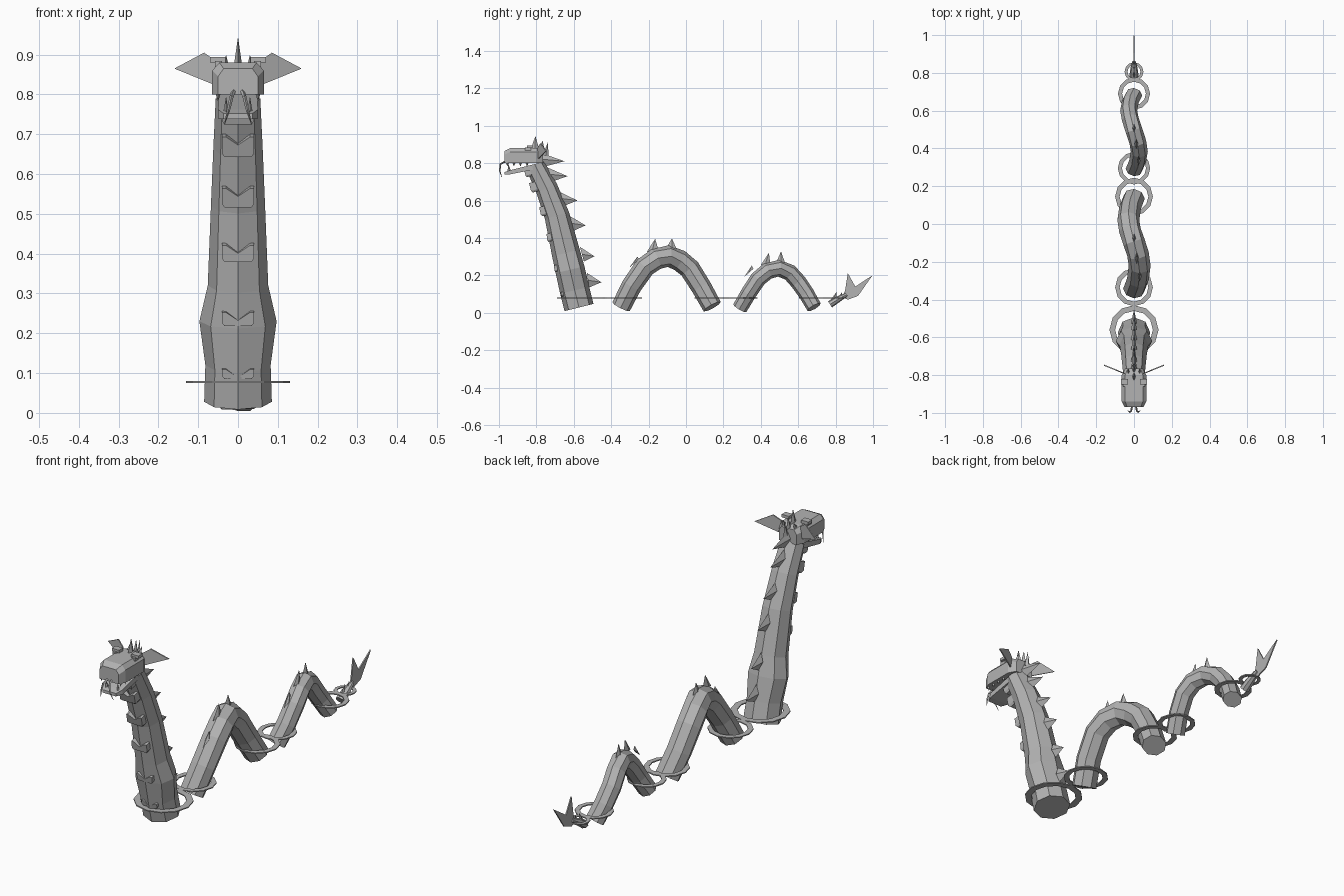
import bpy, bmesh, math
from mathutils import Vector

if "Cube" in bpy.data.objects:
    bpy.data.objects.remove(bpy.data.objects["Cube"])

grey = bpy.data.materials.new("stone_grey")
grey.diffuse_color = (0.45, 0.45, 0.45, 1)
grey.use_nodes = True
grey.node_tree.nodes["Principled BSDF"].inputs["Base Color"].default_value = grey.diffuse_color


def build(name, verts, faces):
    """Flat-shaded mesh object with outward normals."""
    me = bpy.data.meshes.new(name)
    me.from_pydata([tuple(v) for v in verts], [], faces)
    bm = bmesh.new()
    bm.from_mesh(me)
    bmesh.ops.recalc_face_normals(bm, faces=bm.faces)
    bm.to_mesh(me)
    bm.free()
    me.materials.append(grey)
    ob = bpy.data.objects.new(name, me)
    bpy.context.collection.objects.link(ob)
    return ob


def loft(name, rings):
    """Skin a list of equal-length rings and cap both ends."""
    n = len(rings[0])
    verts = [v for r in rings for v in r]
    faces = [(i * n + j, i * n + (j + 1) % n, (i + 1) * n + (j + 1) % n, (i + 1) * n + j)
             for i in range(len(rings) - 1) for j in range(n)]
    faces += [tuple(range(n))[::-1], tuple(range(len(verts) - n, len(verts)))]
    return build(name, verts, faces)


def tube(name, path, sides=8):
    """Sweep a polygon along (x, y, z, radius_x, radius_side) points."""
    pts = [Vector(p[:3]) for p in path]
    rings = []
    for i, p in enumerate(path):
        t = (pts[min(i + 1, len(pts) - 1)] - pts[max(i - 1, 0)]).normalized()
        n = t.cross(Vector((1, 0, 0))).normalized()
        s = n.cross(t)
        ang = [math.tau * k / sides for k in range(sides)]
        rings.append([pts[i] + s * p[3] * math.cos(a) + n * p[4] * math.sin(a) for a in ang])
    return loft(name, rings)


def spike(name, a, b, tip, w, x=0.0):
    """Pyramid on a diamond base; a, b, tip are (y, z)."""
    m = ((a[0] + b[0]) / 2, (a[1] + b[1]) / 2)
    verts = [(x, *a), (x + w, *m), (x, *b), (x - w, *m), (x, *tip)]
    return build(name, verts, [(0, 1, 2, 3)] + [(k, (k + 1) % 4, 4) for k in range(4)])


def plate(name, outline, offset):
    """Thicken an outline by an offset vector."""
    o = Vector(offset)
    return loft(name, [[Vector(v) for v in outline], [Vector(v) + o for v in outline]])


def box(name, x, y, z):
    return plate(name, [(x[0], y[0], z[0]), (x[1], y[0], z[0]), (x[1], y[0], z[1]),
                        (x[0], y[0], z[1])], (0, y[1] - y[0], 0))


def interp(table, z):
    for (z0, y0), (z1, y1) in zip(table, table[1:]):
        if z <= z1:
            break
    return y0 + (y1 - y0) * (z - z0) / (z1 - z0)


# Neck
neck = [(-.572, .028, .085, .08), (-.595, .12, .082, .08), (-.62, .23, .097, .079),
        (-.642, .32, .076, .076), (-.69, .52, .068, .067), (-.745, .665, .062, .06),
        (-.808, .79, .056, .052)]
tube("neck", [(0, *p) for p in neck])

# Throat scutes with a notched upper edge
front = [(.01, -.65), (.26, -.70), (.53, -.757), (.76, -.85)]
for z, h, out in [(.097, .024, .0), (.235, .034, .008), (.4, .042, .012),
                  (.54, .048, .014), (.668, .05, .016), (.745, .04, .014)]:
    y0, y1 = interp(front, z - h / 2) - out, interp(front, z + h / 2) - out
    ym, lo, hi = (y0 + y1) / 2, z - h / 2, z + h / 2
    plate("throat_scute", [(-.034, y0, lo), (.034, y0, lo), (.04, ym, lo + .008), (.04, y1, hi),
                           (.03, y1, hi), (0, ym, hi - .02), (-.03, y1, hi), (-.04, y1, hi),
                           (-.04, ym, lo + .008)], (0, .045, .012))

# Spikes down the back of the neck
back = [(.045, -.495), (.275, -.54), (.53, -.623), (.82, -.767)]
for y, z in [(-.65, .81), (-.633, .73), (-.58, .6), (-.537, .467), (-.49, .302), (-.452, .163)]:
    spike("neck_spike", (interp(back, z + .05) - .002, z + .05),
          (interp(back, z - .028) - .006, z - .028), (y, z), .016)

# Two humps, weaving gently from side to side
hump_a = [(-.347, .033), (-.29, .145), (-.22, .245), (-.16, .287), (-.095, .303),
          (-.035, .28), (.02, .235), (.083, .135), (.14, .033)]
hump_b = [(.288, .025), (.335, .105), (.385, .18), (.435, .222), (.495, .238),
          (.555, .215), (.6, .165), (.645, .1), (.685, .03)]
for name, path, r, amp in [("front_hump", hump_a, .058, .03), ("rear_hump", hump_b, .045, .028)]:
    tube(name, [(amp * math.sin(math.pi * (1 - 2 * i / 8) ) , y, z, r, r * (.9 + .1 * math.sin(math.pi * i / 8)))
                for i, (y, z) in enumerate(path)])

# Hump spikes
for a, b, tip, x in [((-.305, .24), (-.25, .285), (-.26, .3), .03),
                     ((-.21, .325), (-.15, .345), (-.165, .395), .015),
                     ((-.1, .355), (-.05, .34), (-.075, .397), 0),
                     ((.31, .19), (.36, .235), (.352, .253), .025),
                     ((.4, .255), (.45, .27), (.443, .32), .012),
                     ((.485, .275), (.53, .265), (.508, .328), 0)]:
    spike("hump_spike", a, b, tip, .01, x)

# Tail stem, forked fin and its little barbs
tube("tail_stem", [(0, .77, .045, .024, .02), (0, .81, .07, .022, .017), (0, .86, .098, .01, .01)])
plate("tail_fin", [(-.003, .835, .085), (-.003, .865, .07), (-.003, .92, .09), (-.003, .997, .2),
                   (-.003, .905, .14), (-.003, .865, .212), (-.003, .85, .115)], (.006, 0, 0))
for y in (.79, .82):
    spike("tail_barb", (y - .015, .07), (y + .015, .085), (y + .015, .112), .006)

# Water ripple rings
for y, outer, inner in [(-.56, .13, .1), (-.335, .1, .076), (.145, .1, .076),
                        (.295, .086, .064), (.69, .085, .063), (.806, .05, .034)]:
    n = 12
    rings = [[(r * math.cos(math.tau * k / n), y + r * math.sin(math.tau * k / n), z)
              for k in range(n)] for r, z in
             [(outer, .0755), (outer, .0805), (inner, .0805), (inner, .0755)]]
    build("ripple_ring", [v for r in rings for v in r],
          [(i * n + j, i * n + (j + 1) % n, (i + 1) % 4 * n + (j + 1) % n, (i + 1) % 4 * n + j)
           for i in range(4) for j in range(n)])

# Head with chamfered crown
loft("head", [[(-w, y, .8), (w, y, .8), (w, y, t - .02), (w * .72, y, t),
               (-w * .72, y, t), (-w, y, t - .02)]
              for y, w, t in [(-.97, .05, .865), (-.94, .065, .88), (-.8, .065, .88),
                              (-.765, .046, .868)]])

# Lower jaw
loft("lower_jaw", [[(-w, y, z - h), (w, y, z - h), (w, y, z), (-w, y, z)]
                   for y, w, z, h in [(-.97, .036, .752, .014), (-.94, .05, .762, .022),
                                      (-.79, .048, .8, .03)]])

# Crest spikes on top of the head
for a, b, tip in [((-.83, .875), (-.785, .875), (-.805, .945)),
                  ((-.79, .865), (-.755, .865), (-.767, .922)),
                  ((-.765, .845), (-.735, .835), (-.738, .912))]:
    spike("crest_spike", a, b, tip, .01)

# Mirrored head details
for s in (-1, 1):
    plate("ear_fin", [(s * .16, -.75, .865), (s * .085, -.78, .905), (s * .05, -.795, .88),
                      (s * .062, -.79, .825)], (0, .006, 0))
    box("brow", sorted((s * .032, s * .07)), (-.85, -.82), (.88, .894))
    box("eye", sorted((s * .04, s * .058)), (-.86, -.83), (.862, .884))
    spike("side_horn", (-.8, .87), (-.77, .865), (-.765, .9), .008, s * .03)
    tube("whisker", [(s * .01, -.965, .81, .005, .005), (s * .016, -.992, .795, .005, .005),
                     (s * .024, -.996, .76, .004, .004), (s * .034, -.985, .725, .001, .001)], 4)
    for k in range(4):
        y = -.955 + k * .035
        spike("tooth", (y - .009, .803), (y + .009, .803), (y, .782), .007, s * .05)
    spike("lower_fang", (-.955, .752), (-.935, .757), (-.95, .795), .007, s * .03)
